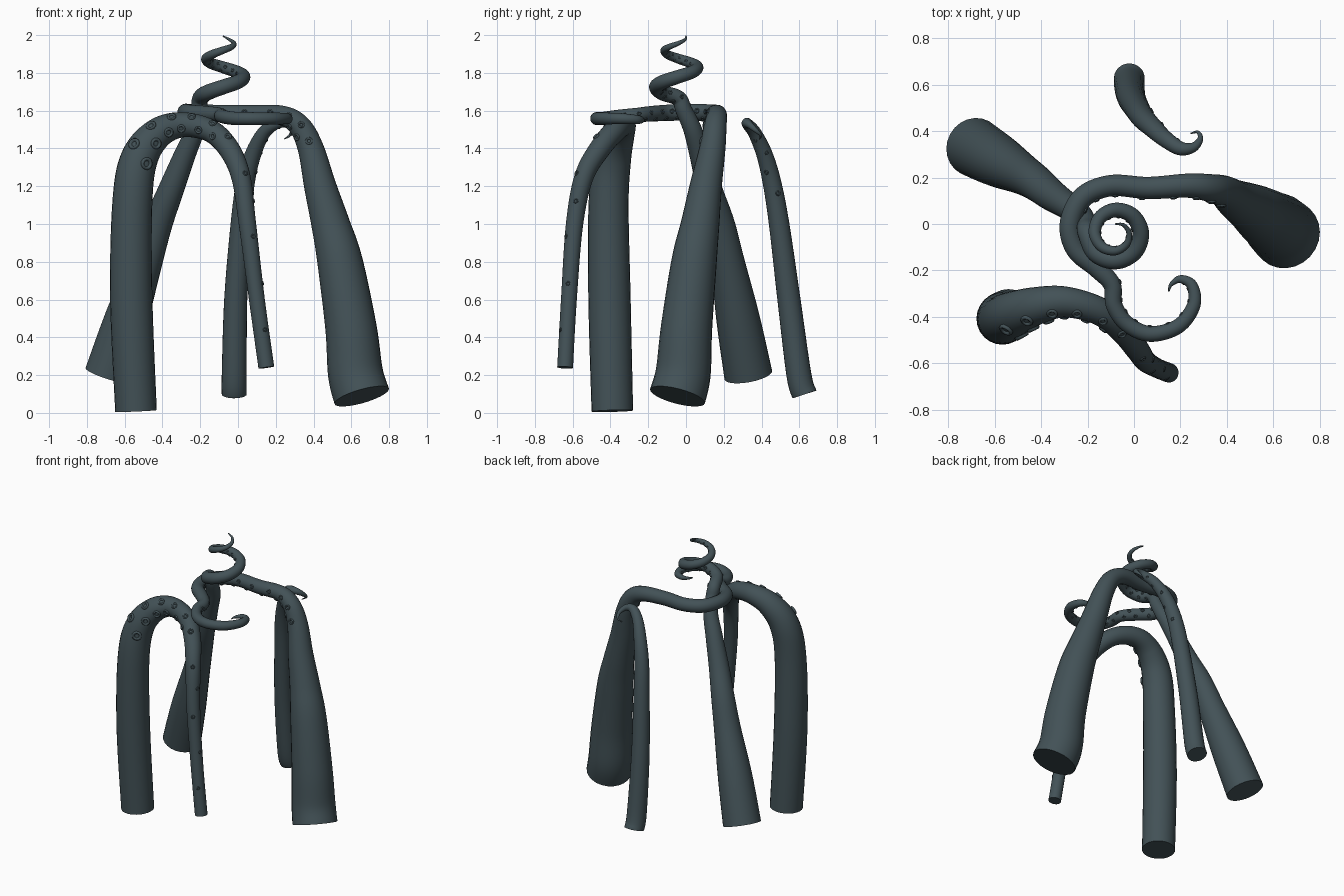
import bpy, bmesh, math
from mathutils import Vector, Matrix

cube = bpy.data.objects.get("Cube")
if cube:
    bpy.data.objects.remove(cube, do_unlink=True)

skin = bpy.data.materials.new("dark_slate_skin")
COLOUR = (0.055, 0.083, 0.094, 1)
skin.diffuse_color = COLOUR
skin.use_nodes = True
skin.node_tree.nodes["Principled BSDF"].inputs["Base Color"].default_value = COLOUR

SIDES, STEPS = 24, 8
UP = Vector((0, 0, 1))


def finish(bm, name):
    bmesh.ops.recalc_face_normals(bm, faces=bm.faces)
    mesh = bpy.data.meshes.new(name)
    bm.to_mesh(mesh)
    bm.free()
    mesh.materials.append(skin)
    obj = bpy.data.objects.new(name, mesh)
    bpy.context.collection.objects.link(obj)


def point_at(pts, t):
    """Smooth interpolation of (x, y, z, radius) control points."""
    i = min(int(t), len(pts) - 2)
    u = t - i
    a, b, c, d = (Vector(pts[min(max(k, 0), len(pts) - 1)]) for k in range(i - 1, i + 3))
    return b + (c - a) * (u / 2) + (a * 2 - b * 5 + c * 4 - d) * (u * u / 2) \
        + (b * 3 - a - c * 3 + d) * (u ** 3 / 2)


def tangent_at(pts, t):
    lo, hi = max(t - 0.05, 0), min(t + 0.05, len(pts) - 1)
    return (point_at(pts, hi) - point_at(pts, lo)).to_3d().normalized()


def tentacle(name, pts):
    """Sweep a tapering circle along the path, with flat capped ends."""
    bm = bmesh.new()
    rings = []
    side = Vector((1, 0, 0))
    for k in range((len(pts) - 1) * STEPS + 1):
        p, tan = point_at(pts, k / STEPS), tangent_at(pts, k / STEPS)
        side = (side - tan * side.dot(tan)).normalized()
        other = tan.cross(side)
        rings.append([bm.verts.new(p.to_3d() + p.w * (
            side * math.cos(a) + other * math.sin(a)))
            for a in (math.tau * j / SIDES for j in range(SIDES))])
    for r, s in zip(rings, rings[1:]):
        for j in range(SIDES):
            n = (j + 1) % SIDES
            bm.faces.new((r[j], r[n], s[n], s[j])).smooth = True
    for ring in (rings[0], rings[-1]):
        for e in bm.faces.new(ring).edges:
            e.smooth = False
    finish(bm, name)


def suckers(name, pts, start, end, count, facing, spread=0.5, size=0.32):
    """Two staggered rows of little cups on one side of the tentacle."""
    bm = bmesh.new()
    profile = ((1.0, -0.5), (1.05, 0.2), (0.85, 0.42), (0.6, 0.3), (0.45, 0.05))
    for k in range(count):
        t = start + (end - start) * k / (count - 1)
        p, tan = point_at(pts, t), tangent_at(pts, t)
        out = facing(tan)
        out = (out - tan * out.dot(tan)).normalized()
        out = Matrix.Rotation(spread * (-1) ** k, 3, tan) @ out
        other = tan.cross(out)
        s = p.w * size
        base = p.to_3d() + out * p.w * 0.97
        rings = [[bm.verts.new(base + s * (out * h + r * (
            tan * math.cos(a) + other * math.sin(a))))
            for a in (math.tau * j / 12 for j in range(12))] for r, h in profile]
        for r, q in zip(rings, rings[1:]):
            for j in range(12):
                n = (j + 1) % 12
                bm.faces.new((r[j], r[n], q[n], q[j])).smooth = True
        bm.faces.new(rings[-1])
    finish(bm, name)


def inner_side(tan):
    return UP.cross(tan).normalized() - UP * 0.3


# Front tentacle: thick leg arching over into a thin cut end
front = [(-.54, -.39, .01, .11), (-.565, -.405, .6, .112), (-.56, -.41, 1.1, .106),
         (-.525, -.39, 1.34, .099), (-.43, -.355, 1.475, .083), (-.3, -.335, 1.525, .067),
         (-.15, -.375, 1.495, .06), (-.05, -.455, 1.4, .057), (.015, -.54, 1.25, .051),
         (.05, -.59, 1.0, .046), (.1, -.62, .6, .042), (.15, -.64, .24, .042)]
tentacle("front_tentacle", front)
suckers("front_arch_suckers", front, 2.9, 6.8, 12, lambda t: Vector((0, -1, .25)), 0.55)
suckers("front_end_suckers", front, 8, 10.4, 5, lambda t: Vector((.8, -.6, 0)), 0.4, 0.27)

# Rear right tentacle: rises and winds into a corkscrew
spiral = [(-.685, .33, .2, .128), (-.59, .275, .5, .115), (-.49, .22, .8, .09),
          (-.425, .18, 1.0, .078), (-.355, .125, 1.18, .068), (-.28, .075, 1.37, .057),
          (-.225, .035, 1.5, .049), (-.205, -.01, 1.6, .044)]
heights = [1.665, 1.725, 1.78, 1.83, 1.875, 1.92, 1.957, 1.995]
for k in range(15):
    u = k / 2
    h = heights[int(u)]
    if k % 2:
        h = (h + heights[int(u) + 1]) / 2
    ang = math.pi * (1 + u / 2)
    rad = 0.12 - 0.003 * u - 0.0012 * u * u
    spiral.append((-.08 + rad * math.cos(ang), -.04 + rad * math.sin(ang), h,
                   0.042 - 0.002 * u - 0.0005 * u * u))
tentacle("spiral_tentacle", spiral)
suckers("spiral_suckers", spiral, 8, 20, 34, inner_side, 0.5, 0.27)

# Left tentacle: widest leg, level top, loop and forward hook
hook = [(.655, -.045, .088, .15), (.622, -.015, .21, .146), (.598, .003, .45, .136),
        (.54, .043, .8, .12), (.49, .075, 1.0, .102),
        (.435, .105, 1.2, .085), (.385, .14, 1.4, .069), (.325, .155, 1.52, .06),
        (.23, .165, 1.575, .052), (.06, .155, 1.582, .048), (-.1, .165, 1.585, .046),
        (-.22, .115, 1.588, .046), (-.275, 0, 1.592, .045), (-.25, -.11, 1.588, .043),
        (-.16, -.19, 1.583, .041), (-.095, -.26, 1.577, .038), (-.085, -.35, 1.57, .036),
        (-.03, -.43, 1.56, .035), (.07, -.473, 1.558, .034), (.19, -.44, 1.558, .032),
        (.257, -.35, 1.558, .029), (.25, -.265, 1.553, .024), (.2, -.237, 1.55, .017),
        (.16, -.26, 1.545, .009), (.15, -.29, 1.54, .003)]
tentacle("hooked_tentacle", hook)
suckers("hooked_suckers", hook, 6.2, 22, 44, inner_side, 0.5, 0.29)

# Back tentacle: slim leg with a small curled tip
back = [(-.02, .628, .098, .066), (-.02, .598, .2, .066), (-.012, .545, .6, .061),
        (.015, .493, 1.0, .054), (.04, .455, 1.22, .049), (.08, .415, 1.37, .043),
        (.135, .365, 1.48, .036), (.2, .325, 1.53, .03), (.255, .33, 1.53, .021),
        (.285, .365, 1.5, .013), (.275, .395, 1.47, .007), (.245, .39, 1.45, .003)]
tentacle("back_tentacle", back)
suckers("back_suckers", back, 3.7, 7.2, 6, lambda t: Vector((1, .1, -.4)), 0.4, 0.26)
